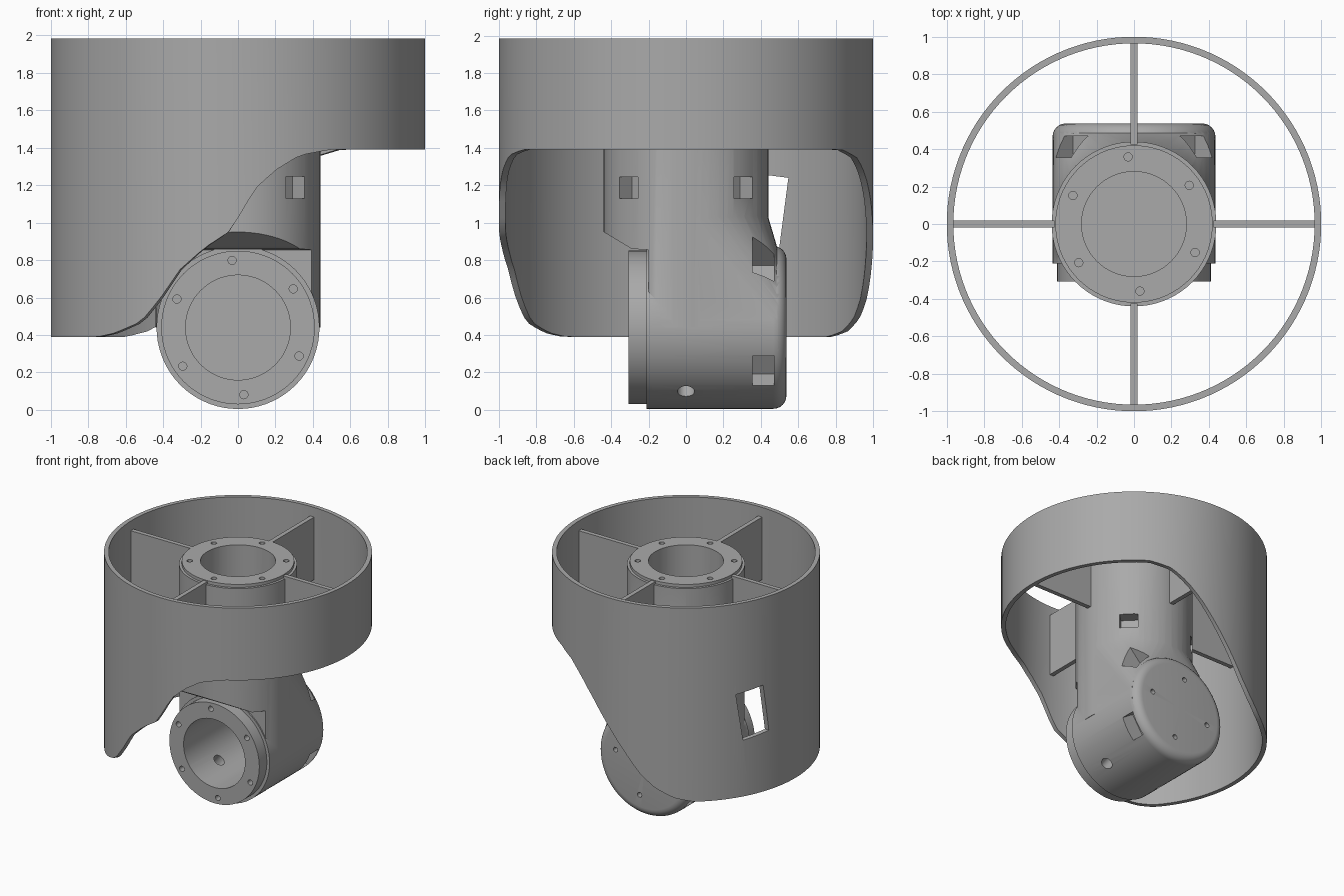
import bpy, bmesh, math
from mathutils import Matrix, Vector

if "Cube" in bpy.data.objects:
    bpy.data.objects.remove(bpy.data.objects["Cube"])

GREY = bpy.data.materials.new("plain_grey")
GREY.diffuse_color = (0.4, 0.4, 0.4, 1)
GREY.use_nodes = True
GREY.node_tree.nodes["Principled BSDF"].inputs["Base Color"].default_value = GREY.diffuse_color
PI = math.pi


def make(name, bm):
    bmesh.ops.recalc_face_normals(bm, faces=bm.faces)
    me = bpy.data.meshes.new(name)
    bm.to_mesh(me)
    bm.free()
    ob = bpy.data.objects.new(name, me)
    bpy.context.collection.objects.link(ob)
    me.materials.append(GREY)
    return ob


def place(origin=(0, 0, 0), axis="Z", angle=0):
    return Matrix.Translation(origin) @ Matrix.Rotation(angle, 4, axis)


def lathe(name, profile, mat=Matrix(), seg=72):
    """Solid of revolution about local z; profile runs from axis to axis."""
    bm = bmesh.new()
    rings = []
    for r, z in profile:
        n = 1 if r == 0 else seg
        rings.append([bm.verts.new(mat @ Vector((r * math.cos(2 * PI * i / seg),
                      r * math.sin(2 * PI * i / seg), z))) for i in range(n)])
    for a, b in zip(rings, rings[1:]):
        for i in range(seg):
            q = [a[i % len(a)], a[(i + 1) % seg % len(a)],
                 b[(i + 1) % seg % len(b)], b[i % len(b)]]
            bm.faces.new(list(dict.fromkeys(q)))
    return make(name, bm)


def rod(r, z0, z1, mat=Matrix(), seg=72, name="rod"):
    return lathe(name, [(0, z0), (r, z0), (r, z1), (0, z1)], mat, seg)


def box(size, mat, name="box"):
    bm = bmesh.new()
    bmesh.ops.create_cube(bm, size=1, matrix=mat @ Matrix.Diagonal((*size, 1)))
    return make(name, bm)


def combine(ob, others, op="DIFFERENCE"):
    """Apply booleans and delete the operands."""
    for o in others:
        m = ob.modifiers.new("b", "BOOLEAN")
        m.object, m.operation, m.solver = o, op, "EXACT"
    bpy.context.view_layer.update()
    me = bpy.data.meshes.new_from_object(ob.evaluated_get(bpy.context.evaluated_depsgraph_get()))
    ob.modifiers.clear()
    ob.data = me
    for o in others:
        bpy.data.objects.remove(o)


def smooth(ob):
    bpy.ops.object.select_all(action="DESELECT")
    ob.select_set(True)
    bpy.context.view_layer.objects.active = ob
    bpy.ops.object.shade_smooth_by_angle(angle=math.radians(30))


# Outer shell: tube whose lower edge sweeps up toward +x
FRONT = [(-1, .39), (-.75, .39), (-.66, .41), (-.52, .47), (-.42, .59), (-.31, .75), (-.18, .865),
         (-.05, .95), (.01, 1.04), (.09, 1.18), (.2, 1.28), (.33, 1.36), (.49, 1.39), (1.1, 1.39)]
BACK = [(-1, .39), (-.62, .39), (-.5, .42), (-.37, .49), (-.25, .6), (0, .92), (.15, 1.11),
        (.28, 1.25), (.4, 1.345), (.55, 1.39), (1.1, 1.39)]


def edge_height(x, y):
    table = FRONT if y < 0 else BACK
    for (x0, z0), (x1, z1) in zip(table, table[1:]):
        if x <= x1:
            return z0 + (z1 - z0) * max(0, x - x0) / (x1 - x0)


bm = bmesh.new()
cols = []
N = 120
for i in range(N):
    c, s = math.cos(2 * PI * i / N), math.sin(2 * PI * i / N)
    zb = edge_height(c, s)
    cols.append([bm.verts.new((r * c, r * s, z)) for r, z in
                 ((1, zb), (1, 1.985), (.965, 1.985), (.965, zb))])
for a, b in zip(cols, cols[1:] + cols[:1]):
    for k in range(4):
        bm.faces.new((a[k], b[k], b[(k + 1) % 4], a[(k + 1) % 4]))
shell = make("outer_shell", bm)
combine(shell, [box((.5, .21, .39), place((-.9, .418, 1.06), "X", -.13))])
smooth(shell)

# Spokes between hub and shell
for i in range(4):
    a = i * PI / 2
    box((.55, .036, .515), place((.7 * math.cos(a), .7 * math.sin(a), 1.648), "Z", a), "spoke")

# Upright column with a chamfered top rim
column = lathe("joint_housing", [(0, .44), (.44, .44), (.44, 1.885), (.42, 1.885), (.42, 1.91), (0, 1.91)])
# Front undercut that clears the drum's flange
bm = bmesh.new()
prof = [(-.7, 1.12), (-.44, .95), (-.29, .86), (-.2, .855), (-.2, .2), (-.7, .2)]
f = bm.faces.new([bm.verts.new((-.7, y, z)) for y, z in prof])
ext = bmesh.ops.extrude_face_region(bm, geom=[f])["geom"]
bmesh.ops.translate(bm, vec=(1.4, 0, 0), verts=[v for v in ext if isinstance(v, bmesh.types.BMVert)])
combine(column, [make("undercut", bm)])

# Drum: local z points to +y, rounded at the back
DRUM = place((0, 0, .44), "X", -PI / 2)
arc = [(.365 + .07 * math.cos(t * PI / 12), .467 + .07 * math.sin(t * PI / 12)) for t in range(7)]
drum = lathe("drum", [(0, -.308), (.41, -.308), (.41, -.21), (.435, -.21)] + arc + [(0, .537)], DRUM)

# Shoulder blending the column into the back of the drum
bm = bmesh.new()
for i in range(48):
    c, s = math.cos(i * PI / 24), math.sin(i * PI / 24)
    if s > -.3:
        bm.verts.new((.437 * c, .437 * s, 1.04))
    bm.verts.new((.432 * c, .49, .44 + .42 * s))
    bm.verts.new((.432 * c, 0, .44 + .432 * s))
hull = bmesh.ops.convex_hull(bm, input=bm.verts)
bmesh.ops.delete(bm, geom=list({v for v in hull["geom_interior"] + hull["geom_unused"]
                 if isinstance(v, bmesh.types.BMVert)}), context="VERTS")
shoulder = make("shoulder", bm)
combine(column, [drum, shoulder], "UNION")

# Bores and screw holes on both flanges, screw holes on the drum back
cuts = [rod(.28, 1.0, 2.1), rod(.28, -.5, .42, DRUM)]
for k in range(6):
    a = math.radians(35 + 60 * k)
    x, y = .36 * math.cos(a), .36 * math.sin(a)
    cuts.append(rod(.022, 1.8, 2, place((x, y, 0)), 16))
    cuts.append(rod(.022, -.4, -.2, place((x, 0, .44 + y), "X", -PI / 2), 16))
for k in range(4):
    a = math.radians(10 + 90 * k)
    cuts.append(rod(.02, .48, .6, place((.27 * math.cos(a), 0, .44 + .27 * math.sin(a)), "X", -PI / 2), 16))
# Rectangular pockets around the column
for k in range(4):
    a = PI / 4 + k * PI / 2
    cuts.append(box((.2, .14, .115), place((.44 * math.cos(a), .44 * math.sin(a), 1.188), "Z", a)))
# Pockets and cable holes around the drum
for sx in (1, -1):
    for deg, dist in ((-33, .44), (46, .5)):
        a = math.radians(deg)
        m = place((sx * dist * math.cos(a), .413, .44 + dist * math.sin(a)), "Y", -sx * a)
        cuts.append(box((.26, .115, .19), m))
    cuts.append(rod(.045, .25, .6, place((0, 0, .44), "Y", PI / 2 + math.radians(52) if sx > 0
                                         else -PI / 2 - math.radians(52)), 24))
combine(column, cuts)
smooth(column)
